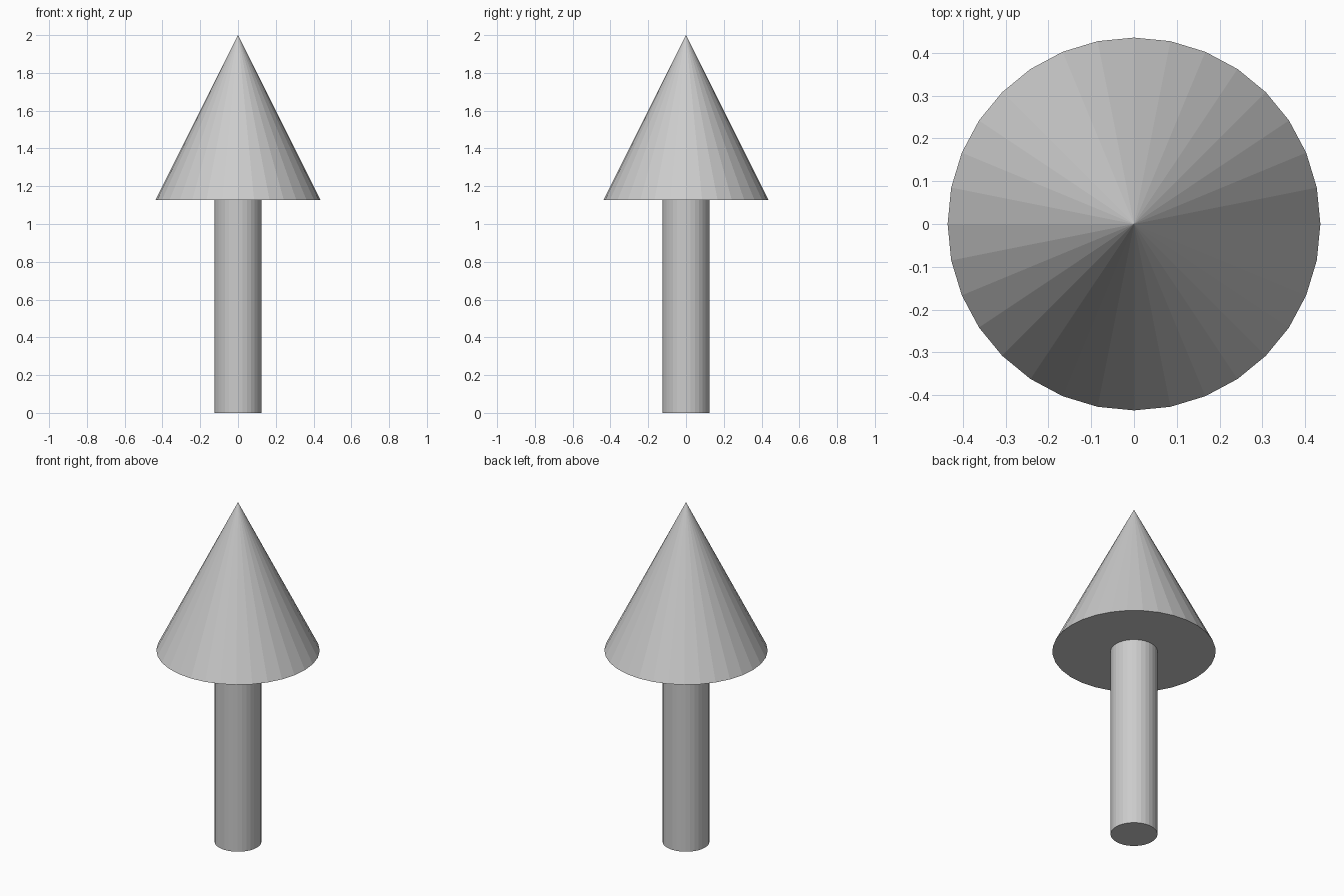
import bpy

if "Cube" in bpy.data.objects:
    bpy.data.objects.remove(bpy.data.objects["Cube"])

SIDES = 32
HEAD_BASE = 1.128
TOP = 2.0

# Shaft
bpy.ops.mesh.primitive_cylinder_add(vertices=SIDES, radius=0.125, depth=HEAD_BASE,
                                    location=(0, 0, HEAD_BASE / 2))
bpy.context.object.name = "arrow_shaft"

# Pointed head with a flat underside
bpy.ops.mesh.primitive_cone_add(vertices=SIDES, radius1=0.436, radius2=0,
                                depth=TOP - HEAD_BASE,
                                location=(0, 0, (TOP + HEAD_BASE) / 2))
bpy.context.object.name = "arrow_head"
